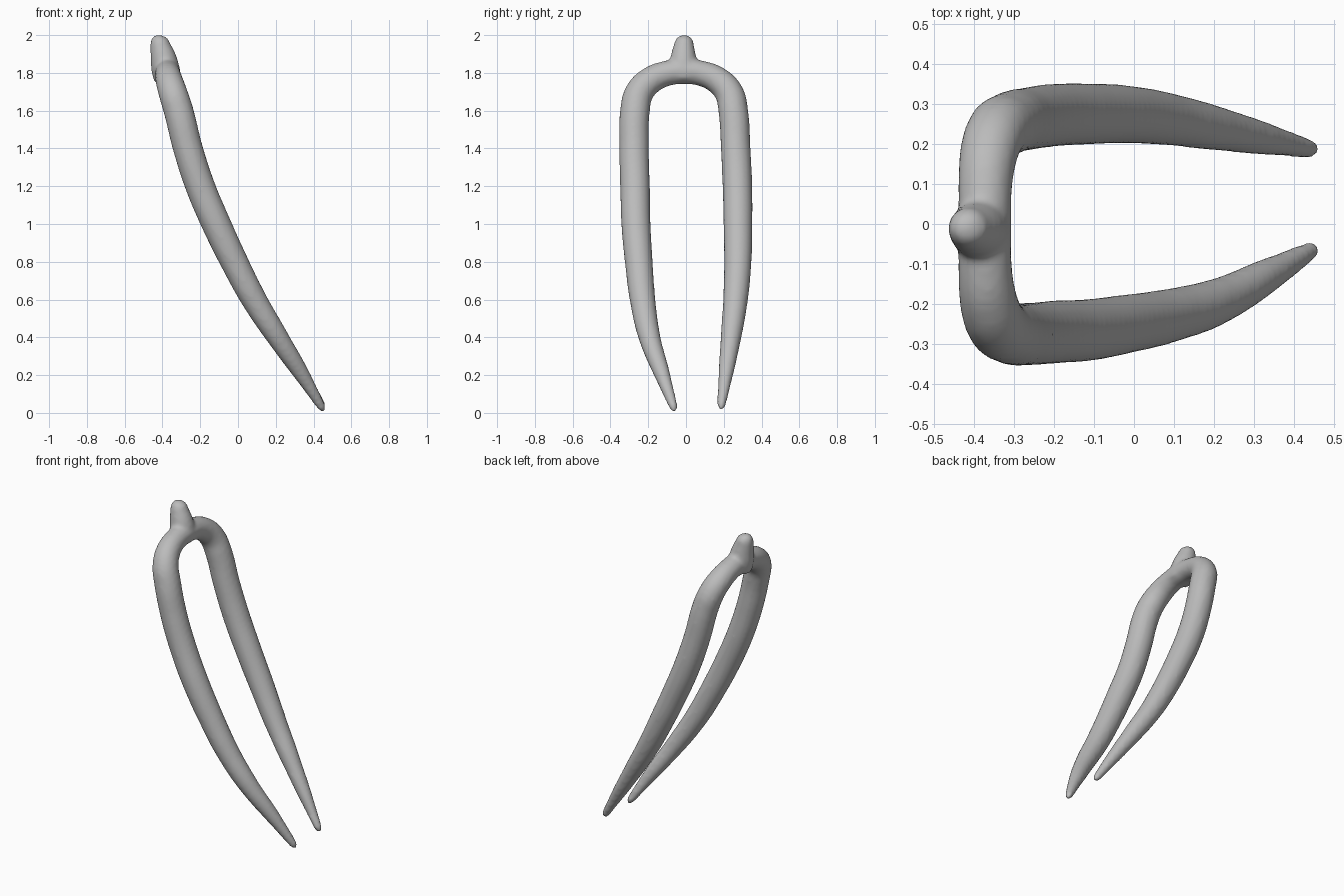
import bpy

cube = bpy.data.objects.get("Cube")
if cube:
    bpy.data.objects.remove(cube, do_unlink=True)

grey = bpy.data.materials.new("plain_grey")
grey.use_nodes = True
grey.diffuse_color = (0.5, 0.5, 0.5, 1)
grey.node_tree.nodes["Principled BSDF"].inputs["Base Color"].default_value = (0.5, 0.5, 0.5, 1)

# Path points are x, y, z, radius
right_leg = [(0.455, -0.06, 0.005, 0.010), (0.445, -0.065, 0.025, 0.021),
             (0.34, -0.125, 0.2, 0.042), (0.21, -0.193, 0.4, 0.058),
             (0.085, -0.23, 0.6, 0.068), (-0.02, -0.25, 0.8, 0.074),
             (-0.115, -0.265, 1.0, 0.078), (-0.20, -0.27, 1.2, 0.079),
             (-0.265, -0.275, 1.4, 0.079), (-0.315, -0.27, 1.6, 0.079)]
arch = [(-0.343, -0.25, 1.69, 0.077), (-0.363, -0.195, 1.755, 0.073),
        (-0.372, -0.11, 1.795, 0.068), (-0.372, -0.01, 1.807, 0.067),
        (-0.372, 0.09, 1.795, 0.068), (-0.363, 0.175, 1.755, 0.073),
        (-0.343, 0.23, 1.69, 0.077)]
left_leg = [(-0.315, 0.25, 1.6, 0.079), (-0.265, 0.263, 1.4, 0.079),
            (-0.20, 0.272, 1.2, 0.079), (-0.115, 0.275, 1.0, 0.077),
            (-0.02, 0.274, 0.8, 0.073), (0.085, 0.262, 0.6, 0.066),
            (0.21, 0.238, 0.4, 0.055), (0.34, 0.21, 0.2, 0.039),
            (0.445, 0.187, 0.035, 0.021), (0.455, 0.185, 0.018, 0.010)]
top_nub = [(-0.375, -0.015, 1.76, 0.07), (-0.384, -0.015, 1.82, 0.075),
           (-0.395, -0.014, 1.88, 0.069), (-0.408, -0.012, 1.93, 0.058),
           (-0.417, -0.01, 1.97, 0.048), (-0.42, -0.01, 1.99, 0.034),
           (-0.42, -0.01, 2.002, 0.012)]


def add_tube(curve, points):
    """Tapered round tube through the points."""
    spline = curve.splines.new("BEZIER")
    spline.bezier_points.add(len(points) - 1)
    spline.radius_interpolation = "CARDINAL"
    for bp, (x, y, z, r) in zip(spline.bezier_points, points):
        bp.co = (x, y, z)
        bp.radius = r
        bp.handle_left_type = bp.handle_right_type = "AUTO"


curve = bpy.data.curves.new("two_pronged_pin", "CURVE")
curve.dimensions = "3D"
curve.bevel_depth = 1.0
curve.bevel_resolution = 6
curve.resolution_u = 8
curve.use_fill_caps = True
add_tube(curve, right_leg + arch + left_leg)
add_tube(curve, top_nub)

pin = bpy.data.objects.new("two_pronged_pin", curve)
bpy.context.collection.objects.link(pin)
bpy.ops.object.select_all(action="DESELECT")
pin.select_set(True)
bpy.context.view_layer.objects.active = pin
bpy.ops.object.convert(target="MESH")
pin = bpy.context.object
pin.data.materials.clear()
pin.data.materials.append(grey)

# Fuse the nub into the arch with a soft fillet
remesh = pin.modifiers.new("fuse", "REMESH")
remesh.mode = "VOXEL"
remesh.voxel_size = 0.012
remesh.use_smooth_shade = True
soften = pin.modifiers.new("soften", "SMOOTH")
soften.factor = 0.5
soften.iterations = 5
for mod in list(pin.modifiers):
    bpy.ops.object.modifier_apply(modifier=mod.name)
bpy.ops.object.shade_smooth()
